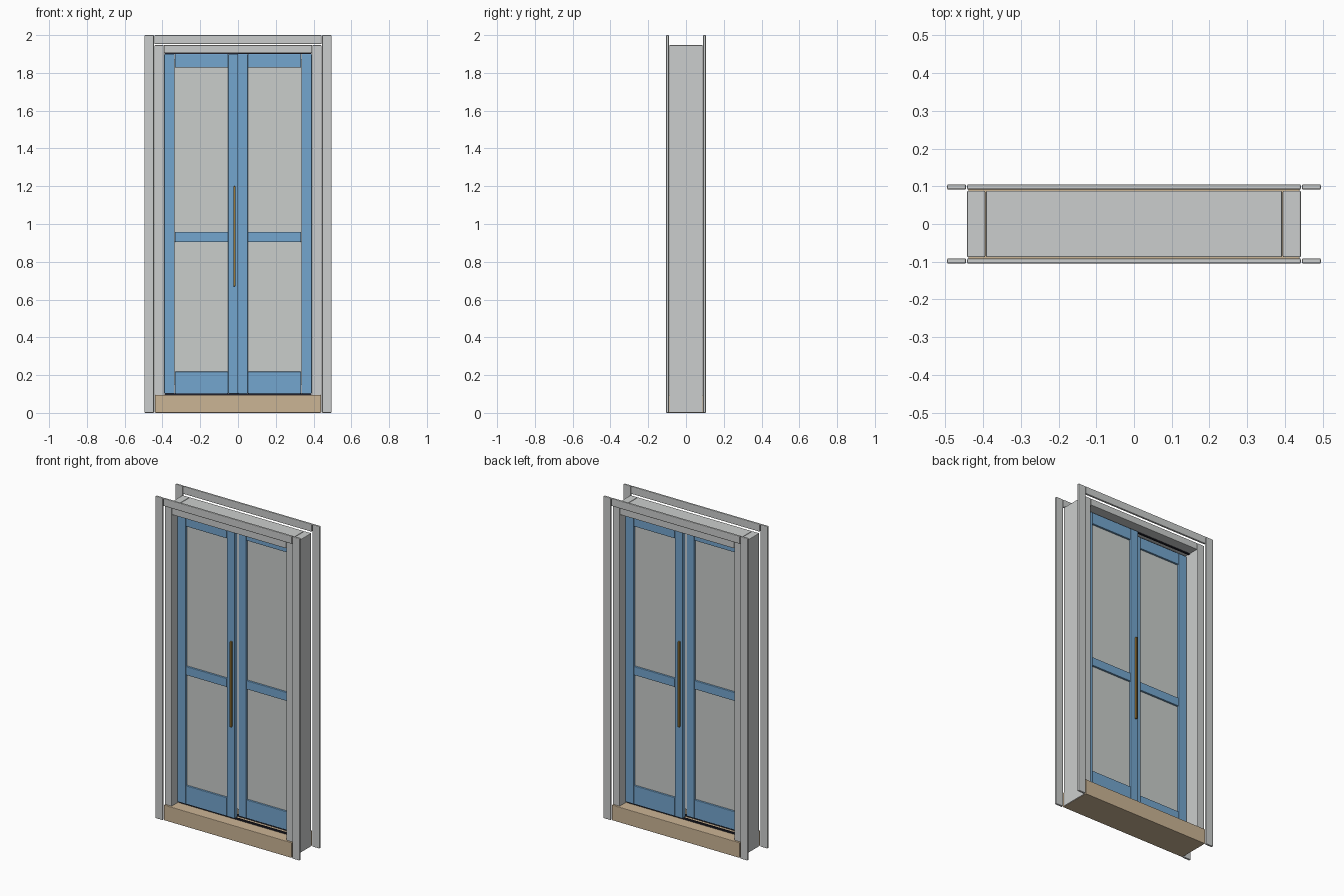
import bpy, bmesh
from mathutils import Matrix, Vector

if "Cube" in bpy.data.objects:
    bpy.data.objects.remove(bpy.data.objects["Cube"])


def material(name, rgb):
    m = bpy.data.materials.new(name)
    m.diffuse_color = (*rgb, 1.0)
    m.use_nodes = True
    m.node_tree.nodes["Principled BSDF"].inputs["Base Color"].default_value = m.diffuse_color
    return m


GREY = material("frame_grey", (0.60, 0.615, 0.61))
GLASS = material("panel_grey", (0.585, 0.615, 0.60))
BLUE = material("door_blue", (0.175, 0.38, 0.62))
TAN = material("sill_tan", (0.60, 0.46, 0.30))
GOLD = material("handle_gold", (0.32, 0.19, 0.04))
DARK = material("track_dark", (0.015, 0.015, 0.025))


def bar(name, mat, x, y, z, bevel=0.003, turn=False):
    """Bevelled box given by (min, max) ranges; turn spins it half a circle about z."""
    lo, hi = Vector((x[0], y[0], z[0])), Vector((x[1], y[1], z[1]))
    centre = (lo + hi) / 2
    bm = bmesh.new()
    bmesh.ops.create_cube(bm, size=1, matrix=Matrix.Diagonal((*(hi - lo), 1)))
    if bevel:
        bmesh.ops.bevel(bm, geom=bm.edges[:], offset=bevel, segments=2,
                        profile=0.5, affect='EDGES')
    me = bpy.data.meshes.new(name)
    bm.to_mesh(me)
    bm.free()
    me.materials.append(mat)
    ob = bpy.data.objects.new(name, me)
    ob.location = (-centre.x, -centre.y, centre.z) if turn else centre
    bpy.context.collection.objects.link(ob)
    return ob


# Sill and head of the frame
bar("sill", TAN, (-0.439, 0.439), (-0.1, 0.1), (0, 0.095))
bar("head_jamb", GREY, (-0.392, 0.392), (-0.088, 0.088), (1.905, 1.947))

# Everything else repeats front/back by a half turn about z
for side, turn in (("front", False), ("back", True)):
    def part(name, mat, x, y, z, bevel=0.003):
        return bar(f"{side}_{name}", mat, x, y, z, bevel, turn)

    # Side jamb and casing trims
    part("side_jamb", GREY, (-0.442, -0.394), (-0.088, 0.088), (0.002, 1.947))
    trim_y = (-0.105, -0.091)
    part("left_trim", GREY, (-0.495, -0.445), trim_y, (0, 2), 0.004)
    part("right_trim", GREY, (0.445, 0.495), trim_y, (0, 2), 0.004)
    part("top_trim", GREY, (-0.442, 0.442), trim_y, (1.953, 2), 0.004)

    # Sliding tracks, bottom and top
    part("bottom_track", DARK, (-0.39, 0.39), (-0.026, -0.014), (0.09, 0.103), 0)
    part("top_track", DARK, (-0.39, 0.39), (-0.026, -0.014), (1.9, 1.91), 0)

    # Door leaf: two stiles, three rails, thin panel
    door_y = (-0.036, -0.005)
    part("outer_stile", BLUE, (-0.391, -0.335), door_y, (0.103, 1.9))
    part("inner_stile", BLUE, (-0.052, 0.0), door_y, (0.103, 1.9))
    for label, z in (("bottom", (0.103, 0.218)), ("middle", (0.905, 0.958)),
                     ("top", (1.828, 1.9))):
        part(f"{label}_rail", BLUE, (-0.334, -0.053), (-0.035, -0.006), z)
    part("panel", GLASS, (-0.34, -0.045), (-0.0235, -0.0175), (0.15, 1.87), 0)

    # Pull handle
    part("handle", GOLD, (-0.025, -0.013), (-0.05, -0.034), (0.67, 1.2))
